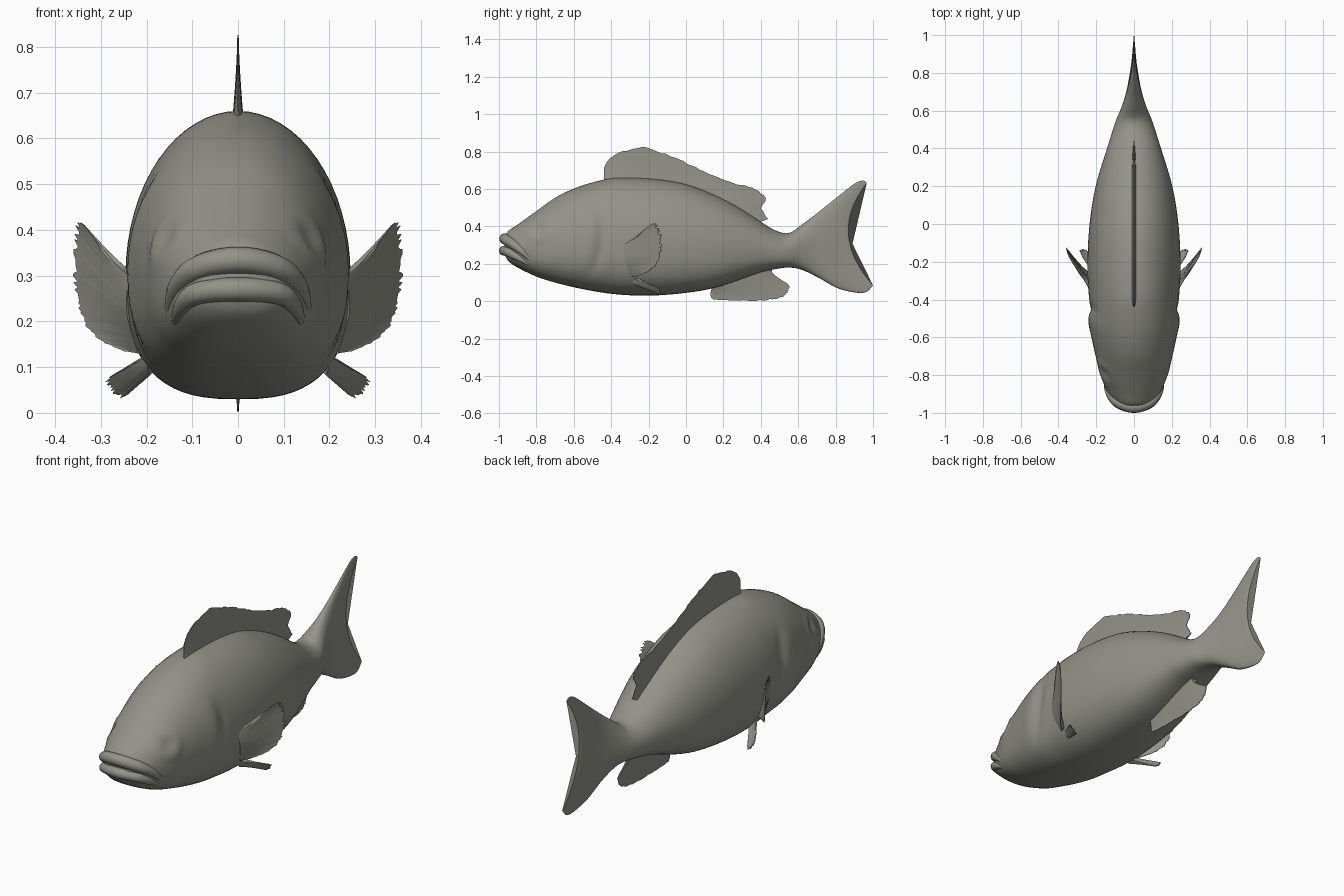
import bpy, math, random
from mathutils import Vector

if "Cube" in bpy.data.objects:
    bpy.data.objects.remove(bpy.data.objects["Cube"])

random.seed(4)
skin = bpy.data.materials.new("olive grey skin")
skin.diffuse_color = (0.29, 0.29, 0.25, 1)
skin.use_nodes = True
skin.node_tree.nodes["Principled BSDF"].inputs["Base Color"].default_value = skin.diffuse_color


def spline(pts, u):
    """Catmull-Rom sample of tuples, u in 0..1"""
    n = len(pts) - 1
    i = min(int(u * n), n - 1)
    t = u * n - i
    a, b, c, d = (pts[max(0, min(n, k))] for k in (i - 1, i, i + 1, i + 2))
    return [0.5 * (2 * q + (r - p) * t + (2 * p - 5 * q + 4 * r - s) * t * t
                   + (3 * q - p - 3 * r + s) * t ** 3) for p, q, r, s in zip(a, b, c, d)]


def loft(name, rings, angle=60, mirror=False):
    """Closed rings joined by quads, ends capped"""
    m, n = len(rings[0]), len(rings)
    verts = [tuple(v) for r in rings for v in r]
    faces = [(i * m + j, i * m + (j + 1) % m, (i + 1) * m + (j + 1) % m, (i + 1) * m + j)
             for i in range(n - 1) for j in range(m)]
    faces += [tuple(reversed(range(m))), tuple(range((n - 1) * m, n * m))]
    me = bpy.data.meshes.new(name)
    me.from_pydata(verts, [], faces)
    me.materials.append(skin)
    ob = bpy.data.objects.new(name, me)
    bpy.context.collection.objects.link(ob)
    bpy.ops.object.select_all(action='DESELECT')
    ob.select_set(True)
    bpy.context.view_layer.objects.active = ob
    bpy.ops.object.mode_set(mode='EDIT')
    bpy.ops.mesh.select_all(action='SELECT')
    bpy.ops.mesh.normals_make_consistent(inside=False)
    bpy.ops.object.mode_set(mode='OBJECT')
    bpy.ops.object.shade_smooth_by_angle(angle=math.radians(angle))
    if mirror:
        ob.modifiers.new("Mirror", 'MIRROR')
    return ob


# Body stations: y, top z, bottom z, half width
BODY = [(-0.97, 0.345, 0.25, 0.06), (-0.95, 0.375, 0.215, 0.095), (-0.9, 0.41, 0.18, 0.135),
        (-0.8, 0.482, 0.132, 0.178), (-0.7, 0.553, 0.10, 0.203), (-0.6, 0.602, 0.075, 0.225),
        (-0.5, 0.635, 0.055, 0.238), (-0.4, 0.657, 0.04, 0.238), (-0.3, 0.66, 0.032, 0.245),
        (-0.2, 0.656, 0.03, 0.246), (-0.1, 0.645, 0.035, 0.243), (0, 0.625, 0.045, 0.235),
        (0.1, 0.59, 0.06, 0.222), (0.2, 0.545, 0.085, 0.203), (0.3, 0.49, 0.12, 0.175),
        (0.4, 0.425, 0.155, 0.143), (0.48, 0.378, 0.172, 0.118)]
# Tail stations: top y, top z, bottom y, bottom z, forward bow of the middle, half width
TAIL = [(0.55, 0.365, 0.55, 0.18, 0, 0.095), (0.62, 0.41, 0.62, 0.168, 0, 0.066),
        (0.70, 0.47, 0.71, 0.125, 0.01, 0.042), (0.80, 0.55, 0.81, 0.07, 0.035, 0.026),
        (0.90, 0.628, 0.91, 0.046, 0.075, 0.014), (0.945, 0.645, 0.965, 0.05, 0.10, 0.009),
        (0.967, 0.632, 1.0, 0.085, 0.115, 0.004)]
STATIONS = [(y, t, y, b, 0, w) for y, t, b, w in BODY] + TAIL


def outline(h, a):
    """Cross-section: rounder back, fuller belly; returns x, z for unit width, height 0..1"""
    c, s = math.cos(a), math.sin(a)
    p = 1.0 if s >= 0 else 2 / 2.7
    x = math.copysign(abs(c) ** p, c)
    z = 0.43 + (0.57 * s if s >= 0 else -0.43 * abs(s) ** p)
    return x, z


def bump(y, z):
    """Gill cover step and shallow eye socket"""
    gy = -0.47 - 1.2 * (z - 0.36) ** 2
    fade = math.exp(-((z - 0.33) / 0.17) ** 4)
    g = -0.05 * math.exp(-((y - gy - 0.025) / 0.03) ** 2) + 0.022 * math.exp(-((y - gy + 0.05) / 0.05) ** 2)
    r = math.hypot(y + 0.79, z - 0.385)
    eye = -0.05 * math.exp(-(r / 0.025) ** 2) + 0.035 * math.exp(-((r - 0.05) / 0.02) ** 2)
    return 1 + g * fade + eye


# Body and tail fin
rings = []
N, M = 150, 64
for i in range(N + 1):
    yt, zt, yb, zb, d, w = spline(STATIONS, i / N)
    ring = []
    for j in range(M):
        x, f = outline(0, 2 * math.pi * j / M)
        y = yb + (yt - yb) * f - d * (1 - (2 * f - 1) ** 2)
        z = zb + (zt - zb) * f
        ring.append((x * w * bump(y, z), y, z))
    rings.append(ring)
loft("body_and_tail", rings)


def skin_x(y, z):
    """Half width of the head at y, z"""
    k = next(i for i in range(len(BODY) - 1) if BODY[i + 1][0] >= y)
    t = (y - BODY[k][0]) / (BODY[k + 1][0] - BODY[k][0])
    _, zt, zb, w = [a + (b - a) * t for a, b in zip(BODY[k], BODY[k + 1])]
    f = (z - zb) / (zt - zb)
    if f > 0.43:
        return w * math.sqrt(max(0, 1 - ((f - 0.43) / 0.57) ** 2))
    return w * max(0, 1 - ((0.43 - f) / 0.43) ** 2.7) ** (1 / 2.7)


# Lips: tapered tubes that droop to the mouth corners
def lip(name, front, side, radius):
    half = [(skin_x(y, z) - 0.008, y, z) for y, z in side]
    path = [(-x, y, z) for x, y, z in reversed(half)] + [front] + half
    rows, n = [], 48
    for i in range(n + 1):
        u = i / n
        p = Vector(spline(path, u))
        t = (Vector(spline(path, min(1, u + 0.01))) - Vector(spline(path, max(0, u - 0.01)))).normalized()
        a = t.cross(Vector((0, 0, 1))).normalized()
        b = t.cross(a)
        r = radius * (1 - 0.75 * abs(2 * u - 1) ** 2.5)
        rows.append([p + r * (math.cos(k * math.pi / 6) * a + math.sin(k * math.pi / 6) * b)
                     for k in range(12)])
    loft(name, rows)


lip("upper_lip", (0, -0.97, 0.334), [(-0.945, 0.318), (-0.89, 0.278), (-0.82, 0.215)], 0.029)
lip("lower_lip", (0, -0.974, 0.27), [(-0.948, 0.262), (-0.895, 0.232), (-0.83, 0.195)], 0.026)


# Fins: thin blades from a base line to a ragged tip line
def fin(name, base, tip, normal, thick, ragged, mirror=False, n=70, levels=8):
    nv = Vector(normal).normalized()
    rows = []
    for i in range(n + 1):
        u = i / n
        b, t = Vector(spline(base, u)), Vector(spline(tip, u))
        t = t.lerp(b, random.random() * ragged)
        mid = [(b.lerp(t, k / levels), thick * (1 - k / levels) ** 1.5 + 0.0015)
               for k in range(levels + 1)]
        rows.append([p + nv * h for p, h in mid] + [p - nv * h for p, h in reversed(mid)])
    loft(name, rows, 50, mirror)


def flat(pts):
    return [(0, y, z) for y, z in pts]


fin("dorsal_fin",
    flat([(-0.43, 0.62), (-0.3, 0.63), (0, 0.59), (0.2, 0.51), (0.36, 0.41)]),
    flat([(-0.44, 0.66), (-0.43, 0.74), (-0.36, 0.795), (-0.23, 0.828), (-0.1, 0.788), (0, 0.745),
          (0.12, 0.688), (0.25, 0.635), (0.37, 0.603), (0.43, 0.55), (0.405, 0.5), (0.44, 0.44)]),
    (1, 0, 0), 0.012, 0.05)
fin("anal_fin",
    flat([(0.14, 0.08), (0.3, 0.14), (0.46, 0.18)]),
    flat([(0.13, 0.04), (0.15, 0.008), (0.28, 0.002), (0.44, 0.005), (0.53, 0.03),
          (0.555, 0.075), (0.53, 0.10), (0.46, 0.11)]),
    (1, 0, 0), 0.018, 0.04)
fin("pectoral_fins",
    [(0.225, -0.335, 0.30), (0.23, -0.32, 0.22), (0.205, -0.29, 0.13)],
    [(0.285, -0.27, 0.335), (0.345, -0.175, 0.42), (0.357, -0.14, 0.39), (0.36, -0.125, 0.3),
     (0.347, -0.14, 0.22), (0.31, -0.19, 0.165), (0.25, -0.26, 0.135)],
    (0.85, -0.5, 0), 0.014, 0.08, True)
fin("pelvic_fins",
    [(0.185, -0.30, 0.135), (0.19, -0.28, 0.11), (0.185, -0.26, 0.09)],
    [(0.27, -0.18, 0.085), (0.29, -0.14, 0.07), (0.277, -0.13, 0.045), (0.255, -0.135, 0.032),
     (0.235, -0.16, 0.045)],
    (0.6, -0.5, -0.65), 0.012, 0.12, True, 36)
